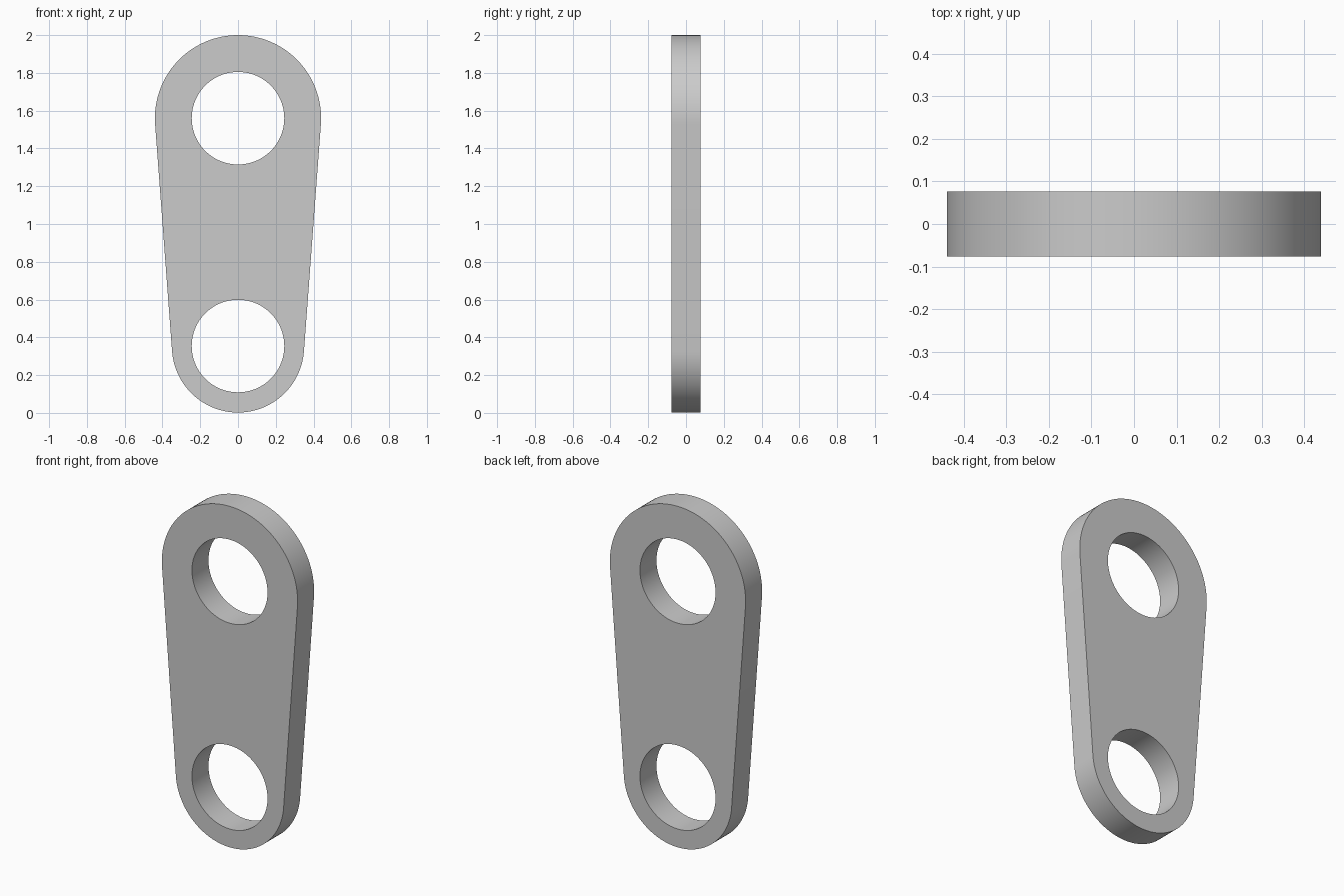
import bpy
import math

cube = bpy.data.objects.get("Cube")
if cube:
    bpy.data.objects.remove(cube, do_unlink=True)

TOP_Z, TOP_R = 1.56, 0.44
LOW_Z, LOW_R = 0.352, 0.35
HOLE_R, HALF_DEPTH = 0.245, 0.0765

grey = bpy.data.materials.new("plain grey")
grey.use_nodes = True
colour = (0.6, 0.6, 0.6, 1)
grey.diffuse_color = colour
grey.node_tree.nodes["Principled BSDF"].inputs["Base Color"].default_value = colour


def arc(z, radius, start, end, steps):
    """Points along an arc, in the profile plane."""
    angles = [start + (end - start) * i / steps for i in range(steps + 1)]
    return [(radius * math.cos(a), z + radius * math.sin(a)) for a in angles]


def add_loop(curve, points):
    spline = curve.splines.new("POLY")
    spline.points.add(len(points) - 1)
    for point, (x, z) in zip(spline.points, points):
        point.co = (x, z, 0, 1)
    spline.use_cyclic_u = True


# Plate outline: two end arcs joined by their common tangents
profile = bpy.data.curves.new("link_plate", "CURVE")
profile.dimensions = "2D"
profile.fill_mode = "BOTH"
profile.extrude = HALF_DEPTH
tilt = math.asin((TOP_R - LOW_R) / (TOP_Z - LOW_Z))
add_loop(profile, arc(TOP_Z, TOP_R, -tilt, math.pi + tilt, 64)
         + arc(LOW_Z, LOW_R, math.pi + tilt, 2 * math.pi - tilt, 64))

# Two equal round holes
for z in (TOP_Z, LOW_Z + 0.002):
    add_loop(profile, arc(z, HOLE_R, 0, 2 * math.pi, 96)[:-1])

plate = bpy.data.objects.new("link_plate", profile)
bpy.context.collection.objects.link(plate)
plate.rotation_euler.x = math.pi / 2

# Turn into a welded mesh with smooth rims and sharp edges
bpy.ops.object.select_all(action="DESELECT")
plate.select_set(True)
bpy.context.view_layer.objects.active = plate
bpy.ops.object.convert(target="MESH")
plate = bpy.context.object
bpy.ops.object.transform_apply(location=False, rotation=True, scale=False)
bpy.ops.object.mode_set(mode="EDIT")
bpy.ops.mesh.select_all(action="SELECT")
bpy.ops.mesh.remove_doubles(threshold=0.0001)
bpy.ops.mesh.normals_make_consistent(inside=False)
bpy.ops.object.mode_set(mode="OBJECT")
bpy.ops.object.shade_smooth_by_angle(angle=math.radians(30))
plate.data.materials.clear()
plate.data.materials.append(grey)
